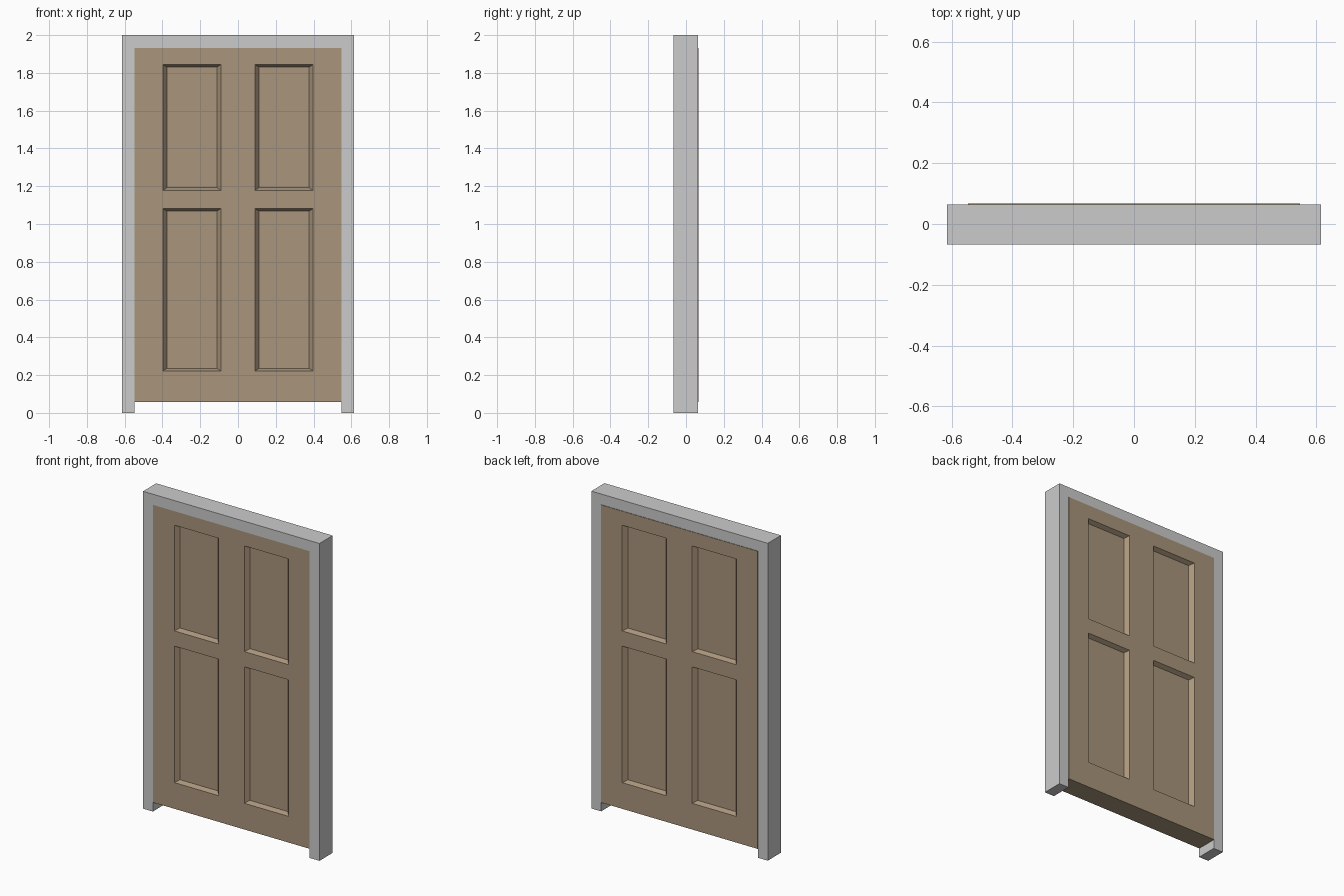
import bpy, bmesh

if "Cube" in bpy.data.objects:
    bpy.data.objects.remove(bpy.data.objects["Cube"])


def finish(bm, name, color=None):
    bmesh.ops.recalc_face_normals(bm, faces=bm.faces[:])
    mesh = bpy.data.meshes.new(name)
    bm.to_mesh(mesh)
    bm.free()
    obj = bpy.data.objects.new(name, mesh)
    bpy.context.collection.objects.link(obj)
    if color:
        mat = bpy.data.materials.new(name + "_paint")
        mat.diffuse_color = color
        mat.use_nodes = True
        mat.node_tree.nodes["Principled BSDF"].inputs["Base Color"].default_value = mat.diffuse_color
        mesh.materials.append(mat)
    return obj


def extrude_y(bm, depth):
    ext = bmesh.ops.extrude_face_region(bm, geom=bm.faces[:], use_keep_orig=True)
    verts = [g for g in ext["geom"] if isinstance(g, bmesh.types.BMVert)]
    bmesh.ops.translate(bm, verts=verts, vec=(0, depth, 0))


# Door frame: U-shaped profile extruded through the wall thickness
OUT, IN, TOP, HEAD = 0.615, 0.547, 2.0, 1.933
bm = bmesh.new()
profile = [(-OUT, 0), (-IN, 0), (-IN, HEAD), (IN, HEAD),
           (IN, 0), (OUT, 0), (OUT, TOP), (-OUT, TOP)]
bm.faces.new([bm.verts.new((x, -0.067, z)) for x, z in profile])
extrude_y(bm, 0.131)
finish(bm, "door_frame")

# Door leaf: grid of stiles and rails, thickened, with recessed panels
xs = [-IN, -0.398, -0.09, 0.09, 0.398, IN]
zs = [0.057, 0.222, 1.082, 1.178, 1.844, HEAD]
SLOPE_X, SLOPE_Z, RECESS = 0.024, 0.017, 0.026
bm = bmesh.new()
grid = [[bm.verts.new((x, -0.066, z)) for z in zs] for x in xs]
for i in range(5):
    for j in range(5):
        bm.faces.new((grid[i][j], grid[i + 1][j], grid[i + 1][j + 1], grid[i][j + 1]))
extrude_y(bm, 0.133)
bmesh.ops.recalc_face_normals(bm, faces=bm.faces[:])

# Panels on both faces: inset, then slope the walls inwards
panels = []
for f in bm.faces:
    c = f.calc_center_median()
    if abs(f.normal.y) > 0.9 and 0.09 < abs(c.x) < 0.398 and (
            zs[1] < c.z < zs[2] or zs[3] < c.z < zs[4]):
        panels.append(f)
centres = [(f, f.calc_center_median(), f.normal.copy()) for f in panels]
bmesh.ops.inset_individual(bm, faces=panels, thickness=0.01, depth=0)
for f, c, n in centres:
    for v in f.verts:
        v.co.x += (SLOPE_X - 0.01) * (1 if v.co.x < c.x else -1)
        v.co.z += (SLOPE_Z - 0.01) * (1 if v.co.z < c.z else -1)
        v.co.y -= RECESS * n.y
finish(bm, "door_leaf", (0.40, 0.30, 0.20, 1))
